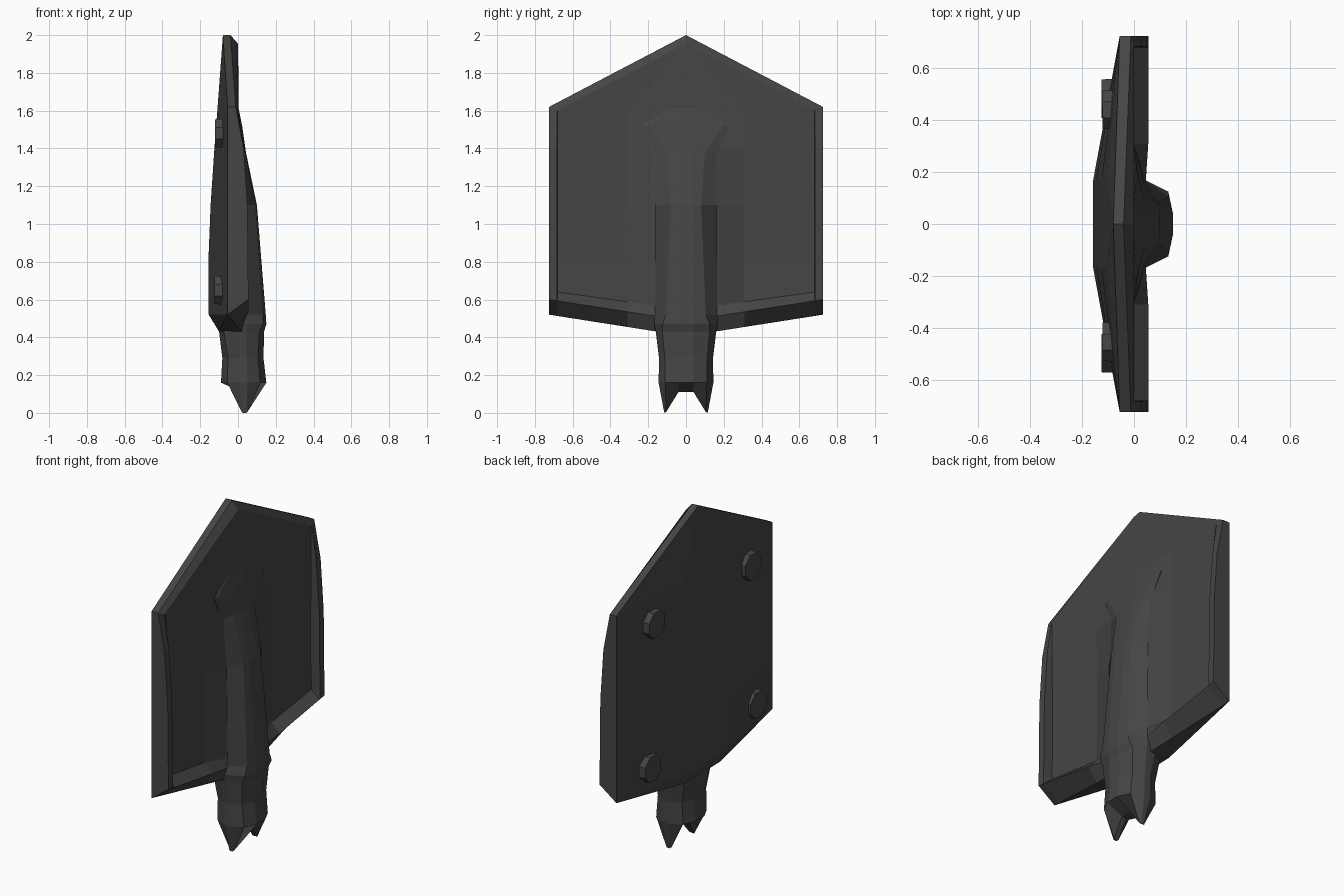
import bpy, bmesh, math
from mathutils import Matrix, Vector

if "Cube" in bpy.data.objects:
    bpy.data.objects.remove(bpy.data.objects["Cube"])

metal = bpy.data.materials.new("dark_grey_metal")
metal.diffuse_color = (0.06, 0.06, 0.06, 1)
metal.use_nodes = True
metal.node_tree.nodes["Principled BSDF"].inputs["Base Color"].default_value = metal.diffuse_color


def finish(name, bm):
    bmesh.ops.recalc_face_normals(bm, faces=bm.faces)
    me = bpy.data.meshes.new(name)
    bm.to_mesh(me)
    bm.free()
    me.materials.append(metal)
    ob = bpy.data.objects.new(name, me)
    bpy.context.collection.objects.link(ob)
    return ob


def half_loft(name, rings, cap_first, cap_last):
    """Skin half-rings of (x, y, z) points from front centre to back centre, mirror over y."""
    bm = bmesh.new()
    vs = [[bm.verts.new(p) for p in r] for r in rings]
    n = len(rings[0])
    for a, b in zip(vs, vs[1:]):
        for i in range(n - 1):
            bm.faces.new((a[i], a[i + 1], b[i + 1], b[i]))
    for r, cap in ((vs[0], cap_first), (vs[-1], cap_last)):
        for i in range((n - 1) // 2 if cap else 0):
            quad = (r[i], r[i + 1], r[n - 2 - i], r[n - 1 - i])
            bm.faces.new(list(dict.fromkeys(quad)))
    bmesh.ops.remove_doubles(bm, verts=bm.verts, dist=0.0005)
    bmesh.ops.mirror(bm, geom=bm.verts[:] + bm.edges[:] + bm.faces[:],
                     matrix=Matrix.Identity(4), axis='Y', merge_dist=0.0005)
    bmesh.ops.remove_doubles(bm, verts=bm.verts, dist=0.0005)
    return finish(name, bm)


# Blade plate: gabled top, raised rim, recessed front panel, bulging back
W, BACK = 0.725, -0.055


def plate_row(z, xc, yb, xb, xp, xr, xk, z_out=None, tilt=0.0):
    zo = z_out or z
    zt = lambda y: z - tilt * (0.68 - y)
    return [(xc, 0, zt(0)), (xb, yb, zt(yb)), (xp, 0.31, zt(0.31)), (xp, 0.68, zt(0.68)),
            (xr, 0.684, z), (xr - (0.012 if z_out else 0), W, zo),
            (BACK, W, zo), (xk, 0.17, zo), (xk, 0, zo)]


slope = lambda z, y: z - 0.156 * (W - max(y, 0.15))
ys = (0, 0.16, 0.31, 0.68, 0.684, W)
apex = [(0, 0, 1.955)] * 5 + [(-0.04, 0, 2.0)] + [(-0.08, 0, 2.0)] * 3
rim_row = [(0.045 if y < 0.2 else 0.055, y, slope(0.60, y)) for y in ys]
rim_row += [(BACK, W, 0.52), (-0.155, 0.17, 0.52), (-0.155, 0, 0.52)]
low_row = [(BACK + 0.13 * (W - max(y, 0.15)), y, slope(0.52, y)) for y in ys]
low_row += [(BACK, W, 0.52), (-0.10, 0.17, 0.433), (-0.10, 0, 0.43)]
half_loft("blade_plate", [
    apex,
    plate_row(1.60, 0.004, 0.17, 0.002, 0.0, 0.0, -0.108, z_out=1.62),
    plate_row(1.40, 0.02, 0.17, 0.018, 0.0, 0.03, -0.125),
    plate_row(1.10, 0.05, 0.165, 0.038, -0.003, 0.05, -0.145),
    plate_row(0.80, 0.05, 0.165, 0.042, -0.003, 0.053, -0.157),
    plate_row(0.64, 0.05, 0.165, 0.045, 0.002, 0.055, -0.157, tilt=0.14),
    rim_row, low_row], False, True)


# Central ridge running down into the faceted socket with two prongs
def socket_ring(z, ya, xf, drop, yb, xsf, xsb, xk):
    return [(xf, 0, z), (xf, 0.04, z), (xf - drop, ya, z), (xsf, yb, z),
            (xsb, yb, z), (xk + drop, ya, z), (xk, 0.04, z), (xk, 0, z)]


prongs = [(0.05, 0, 0.11), (0.05, 0.04, 0.11), (0.05, 0.105, 0.005), (0.045, 0.115, 0.0),
          (0.025, 0.115, 0.0), (0.02, 0.105, 0.005), (0.02, 0.04, 0.11), (0.02, 0, 0.11)]
half_loft("ridge_and_socket", [
    socket_ring(1.62, 0.08, 0.002, 0, 0.10, -0.004, -0.03, -0.035),
    socket_ring(1.52, 0.20, 0.022, 0.01, 0.23, 0.006, -0.03, -0.035),
    socket_ring(1.38, 0.10, 0.042, 0.004, 0.17, 0.018, -0.03, -0.035),
    socket_ring(1.10, 0.08, 0.10, 0.008, 0.162, 0.038, -0.03, -0.035),
    socket_ring(0.52, 0.105, 0.147, 0.015, 0.165, 0.045, -0.03, -0.08),
    socket_ring(0.47, 0.125, 0.15, 0.018, 0.168, 0.045, -0.01, -0.09),
    socket_ring(0.43, 0.125, 0.138, 0.025, 0.16, 0.045, -0.01, -0.10),
    socket_ring(0.29, 0.112, 0.135, 0.03, 0.143, 0.045, 0.01, -0.083),
    socket_ring(0.16, 0.11, 0.15, 0.033, 0.145, 0.05, 0.01, -0.09),
    prongs], True, True)

# Four octagonal rivets on the back
for label, z, y, x in (("upper", 1.48, 0.447, -0.10), ("lower", 0.65, 0.49, -0.104)):
    for side, s in (("left", -1), ("right", 1)):
        bm = bmesh.new()
        turn = Vector((-1, 0, 0)).to_track_quat('Z', 'Y').to_matrix().to_4x4()
        m = (Matrix.Translation((x, s * y - 0.007, z)) @ turn
             @ Matrix.Rotation(math.pi / 8, 4, 'Z'))
        bmesh.ops.create_cone(bm, cap_ends=True, segments=8, radius1=0.082,
                              radius2=0.08, depth=0.042, matrix=m)
        finish(f"rivet_{label}_{side}", bm)
